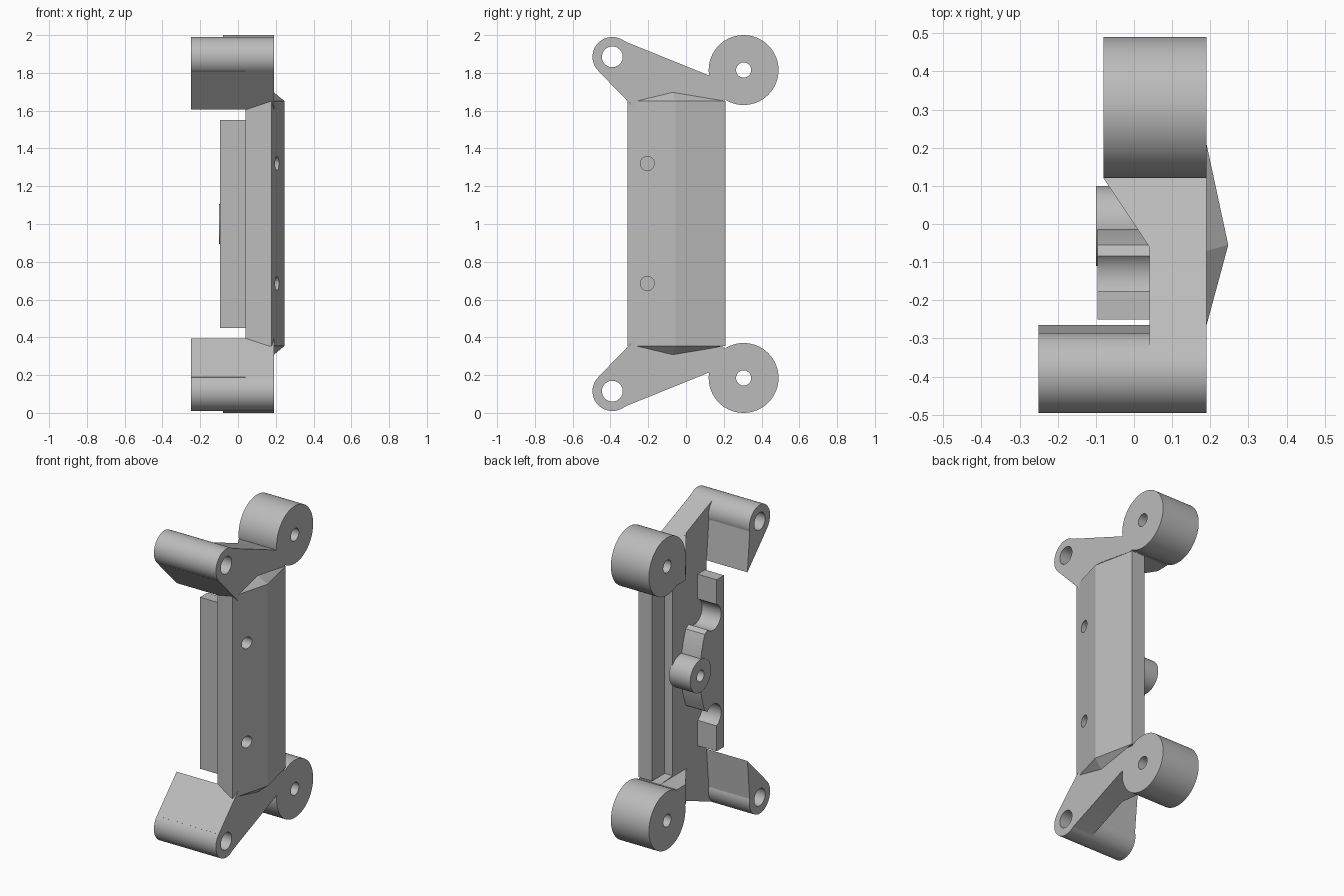
import bpy, bmesh, math
from mathutils import Matrix, Vector

default = bpy.data.objects.get("Cube")
if default:
    bpy.data.objects.remove(default, do_unlink=True)

grey = bpy.data.materials.new("plain grey")
grey.use_nodes = True
COLOR = (0.5, 0.5, 0.5, 1)
grey.diffuse_color = COLOR
grey.node_tree.nodes["Principled BSDF"].inputs["Base Color"].default_value = COLOR


def finish(name, bm):
    bmesh.ops.recalc_face_normals(bm, faces=bm.faces)
    mesh = bpy.data.meshes.new(name)
    bm.to_mesh(mesh)
    bm.free()
    mesh.materials.append(grey)
    obj = bpy.data.objects.new(name, mesh)
    bpy.context.collection.objects.link(obj)
    return obj


def extrude(name, points, offset, place):
    """Prism from a flat outline; place turns outline pairs into 3D points."""
    bm = bmesh.new()
    face = bm.faces.new([bm.verts.new(place(a, b)) for a, b in points])
    new = bmesh.ops.extrude_face_region(bm, geom=[face])["geom"]
    verts = [v for v in new if isinstance(v, bmesh.types.BMVert)]
    bmesh.ops.translate(bm, verts=verts, vec=offset)
    return finish(name, bm)


def side_prism(name, points, x0, x1):
    return extrude(name, points, (x1 - x0, 0, 0), lambda y, z: (x0, y, z))


def top_prism(name, points, z0, z1):
    return extrude(name, points, (0, 0, z1 - z0), lambda x, y: (x, y, z0))


def add_rod(bm, y, z, r, x0, x1):
    mat = Matrix.Translation(((x0 + x1) / 2, y, z)) @ Matrix.Rotation(math.pi / 2, 4, "Y")
    bmesh.ops.create_cone(bm, cap_ends=True, segments=64, radius1=r, radius2=r,
                          depth=x1 - x0, matrix=mat)


def rods(name, specs):
    bm = bmesh.new()
    for spec in specs:
        add_rod(bm, *spec)
    return finish(name, bm)


def boolean(obj, other, operation="DIFFERENCE"):
    bpy.context.view_layer.objects.active = obj
    mod = obj.modifiers.new("boolean", "BOOLEAN")
    mod.operation, mod.solver, mod.object = operation, "EXACT", other
    bpy.ops.object.modifier_apply(modifier=mod.name)


parts, helpers = [], []

# Main plate with a shallow outward ridge and a stepped rear edge
body = top_prism("main_plate", [
    (0.178, -0.31), (0.247, -0.055), (0.19, 0.21), (0.095, 0.21),
    (0.095, 0.08), (0.04, 0.08), (0.04, -0.265)], 0.355, 1.65)
parts.append(body)

# Inner rim: straight flange ends and a bulged middle
rim_points = [(-0.25, 0.45), (-0.175, 0.45), (-0.175, 0.68), (-0.055, 0.755)]
for i in range(1, 16):
    t = i / 8 - 1
    rim_points.append((-0.005 - 0.05 * t * t, 1 + 0.245 * t))
rim_points += [(y, 2 - z) for y, z in reversed(rim_points[:4])]
rim = side_prism("inner_rim", rim_points, -0.095, 0.045)
notches = rods("rim_notch_cutter", [(-0.14, z, 0.08, -0.2, 0.041) for z in (0.685, 1.32)])
boolean(rim, notches)
helpers.append(notches)
parts.append(rim)

# Centre boss on the inner face
parts.append(rods("centre_boss", [(-0.005, 1, 0.105, -0.1, 0.05)]))

# Upper and lower arms with bosses, mirrored about mid height
for label, flip in (("upper", False), ("lower", True)):
    def h(z):
        return 2 - z if flip else z

    def pts(outline):
        return [(y, h(z)) for y, z in outline]

    arm = side_prism(label + "_arm", pts([
        (-0.35, 1.982), (-0.315, 1.963), (0.125, 1.785), (0.25, 1.8), (0.205, 1.655),
        (0.1, 1.648), (-0.27, 1.61), (-0.466, 1.812), (-0.42, 1.885)]), 0.04, 0.19)
    # Web hanging under the front boss
    web = side_prism(label + "_front_web", pts([
        (-0.465, 1.811), (-0.265, 1.605), (-0.295, 1.925), (-0.39, 1.95)]), -0.25, 0.06)
    front = rods(label + "_front_boss", [(-0.39, h(1.885), 0.105, -0.25, 0.19)])
    rear = rods(label + "_rear_boss", [(0.305, h(1.815), 0.185, -0.08, 0.19)])
    # Slanted gusset widening the arm toward the rear boss
    gusset = top_prism(label + "_gusset", [
        (0.05, -0.06), (0.04, -0.06), (-0.08, 0.12), (-0.08, 0.25), (0.05, 0.25)], 0, 2)
    band = side_prism("gusset_band", pts([
        (-0.2, 1.916), (0.125, 1.785), (0.26, 1.8), (0.205, 1.655), (-0.2, 1.65)]), -0.3, 0.3)
    boolean(gusset, band, "INTERSECT")
    helpers.append(band)
    for other in (web, front, rear, gusset):
        boolean(arm, other, "UNION")
        helpers.append(other)
    parts.append(arm)

    # Sloped end of the ridge
    bm = bmesh.new()
    for co in ((0.178, -0.31, 1.65), (0.247, -0.055, 1.65), (0.19, 0.21, 1.65),
               (0.19, -0.07, 1.697), (0.15, -0.07, 1.65)):
        bm.verts.new((co[0], co[1], h(co[2]) + (0.005 if flip else 0)))
    bmesh.ops.convex_hull(bm, input=bm.verts)
    parts.append(finish(label + "_ridge_end", bm))

# Bolt holes through bosses and plate
holes = []
for z in (0.115, 1.885):
    holes.append((-0.39, z, 0.055, -0.4, 0.4))
for z in (0.185, 1.815):
    holes.append((0.305, z, 0.04, -0.4, 0.4))
for z in (0.685, 1.32):
    holes.append((-0.205, z, 0.037, 0.0405, 0.4))
holes.append((-0.005, 1, 0.036, -0.2, 0.04))
for spec in holes:
    cutter = rods("hole_cutter", [spec])
    for obj in parts:
        if "end" in obj.name:
            continue
        box = [Vector(c) for c in obj.bound_box]
        inside = all(min(c[k] for c in box) < v < max(c[k] for c in box)
                     for k, v in ((1, spec[0]), (2, spec[1])))
        if inside:
            boolean(obj, cutter)
    helpers.append(cutter)

for obj in helpers:
    bpy.data.objects.remove(obj, do_unlink=True)

# Smooth curved walls, keep hard edges
bpy.ops.object.select_all(action="DESELECT")
for obj in parts:
    obj.select_set(True)
bpy.context.view_layer.objects.active = parts[0]
bpy.ops.object.shade_smooth_by_angle(angle=math.radians(10))
